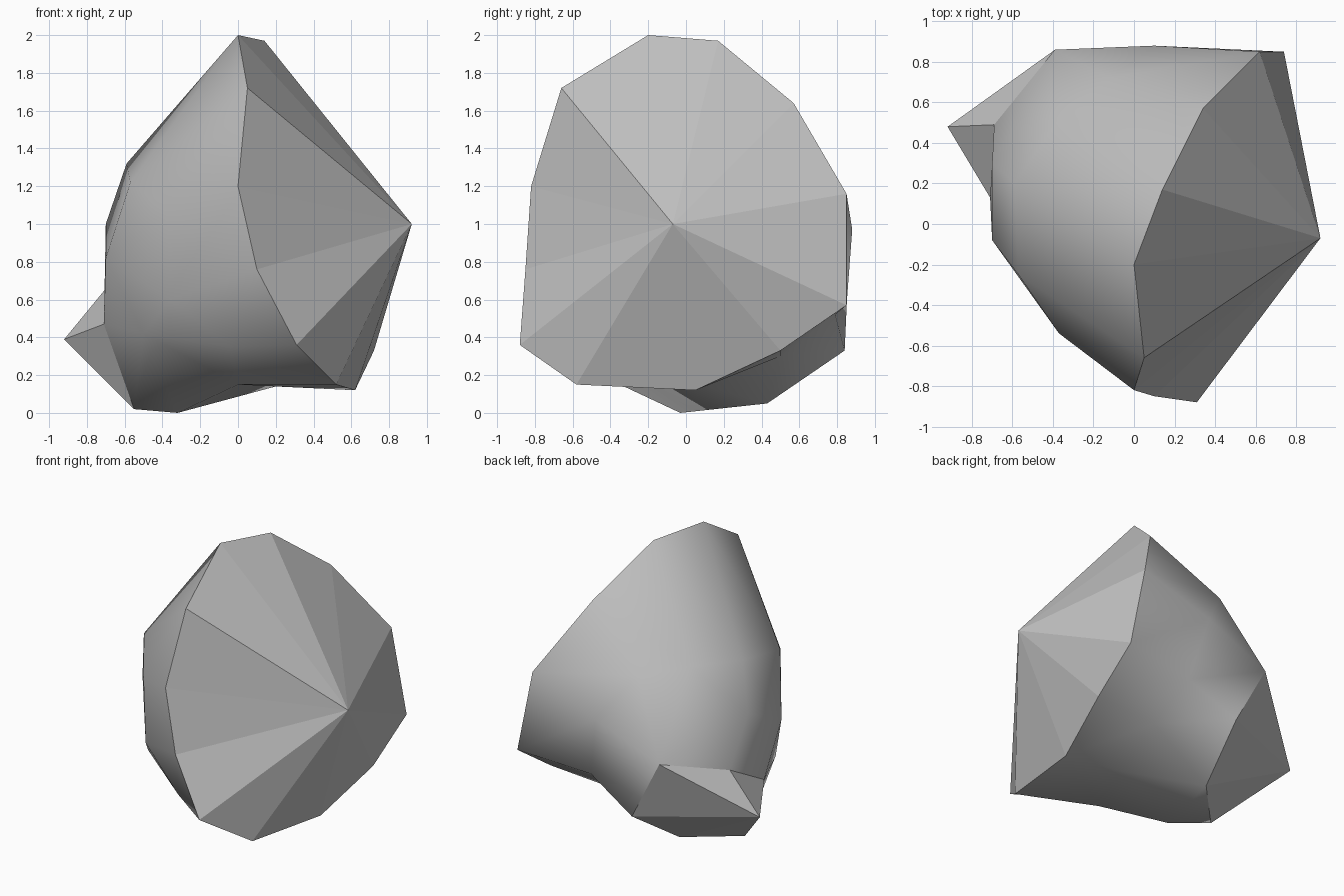
import bpy, bmesh
from mathutils import Vector

if "Cube" in bpy.data.objects:
    bpy.data.objects.remove(bpy.data.objects["Cube"], do_unlink=True)

grey = bpy.data.materials.new("stone grey")
grey.use_nodes = True
grey.diffuse_color = (0.53, 0.53, 0.53, 1)
grey.node_tree.nodes["Principled BSDF"].inputs["Base Color"].default_value = (0.53, 0.53, 0.53, 1)

bm = bmesh.new()


def loop(points):
    return [bm.verts.new(p) for p in points]


def add_face(verts, smooth):
    if len(set(verts)) == 3 and not bm.faces.get(verts):
        bm.faces.new(verts).smooth = smooth


def fan(ring, tip):
    for a, b in zip(ring, ring[1:] + ring[:1]):
        add_face((a, b, tip), False)


def zipper(first, second, smooth):
    """Join two closed loops, always along the shorter diagonal."""
    i = j = 0
    n, m = len(first), len(second)
    while i < n or j < m:
        a, b = first[i % n], second[j % m]
        a2, b2 = first[(i + 1) % n], second[(j + 1) % m]
        step_first = j == m or (i < n and (a2.co - b.co).length <= (a.co - b2.co).length)
        if step_first:
            add_face((a, a2, b), smooth)
            i += 1
        else:
            add_face((a, b2, b), smooth)
            j += 1


# Broad fractured face: rim and blunt tip
rim = loop([(0, -.2, 2), (.14, .17, 1.97), (.34, .57, 1.64), (.62, .85, 1.16),
            (.74, .85, .57), (.72, .5, .33), (.62, .05, .12), (.52, -.58, .15),
            (.31, -.88, .36), (.1, -.85, .76), (0, -.82, 1.2), (.05, -.66, 1.72)])
broad_tip = bm.verts.new((.92, -.07, 1))

# Rounded middle of the body
middle = loop([(-.59, .2, 1.32), (-.38, .5, 1.33), (-.12, .72, 1.28), (.1, .88, .97),
               (.2, .79, .52), (.25, .5, .3), (.2, .1, .14), (0, -.35, .15),
               (-.04, -.62, .35), (-.36, -.53, .6), (-.37, -.54, 1.06), (-.57, -.25, 1.22)])

# Small broken corner: ring and sharp tip
corner = loop([(-.69, .49, .67), (-.39, .86, .77), (-.16, .84, .33),
               (-.25, .43, .05), (-.55, .12, .02), (-.71, .13, .47)])
corner_tip = bm.verts.new((-.92, .48, .39))
shoulder = loop([(-.70, .3, 1.0)]) + corner[1:4] + loop(
    [(-.32, -.03, 0), (-.5, -.3, .42), (-.70, -.08, .82)])

fan(rim, broad_tip)
zipper(rim, middle, True)
zipper(middle, shoulder, True)
zipper(shoulder, corner, True)
fan(corner, corner_tip)

# Crisp edges where the flat fractures meet the rounded body
bmesh.ops.recalc_face_normals(bm, faces=bm.faces[:])
for e in bm.edges:
    e.smooth = all(f.smooth for f in e.link_faces)

mesh = bpy.data.meshes.new("rock_shard")
bm.to_mesh(mesh)
bm.free()
mesh.materials.append(grey)
rock = bpy.data.objects.new("rock_shard", mesh)
bpy.context.collection.objects.link(rock)
